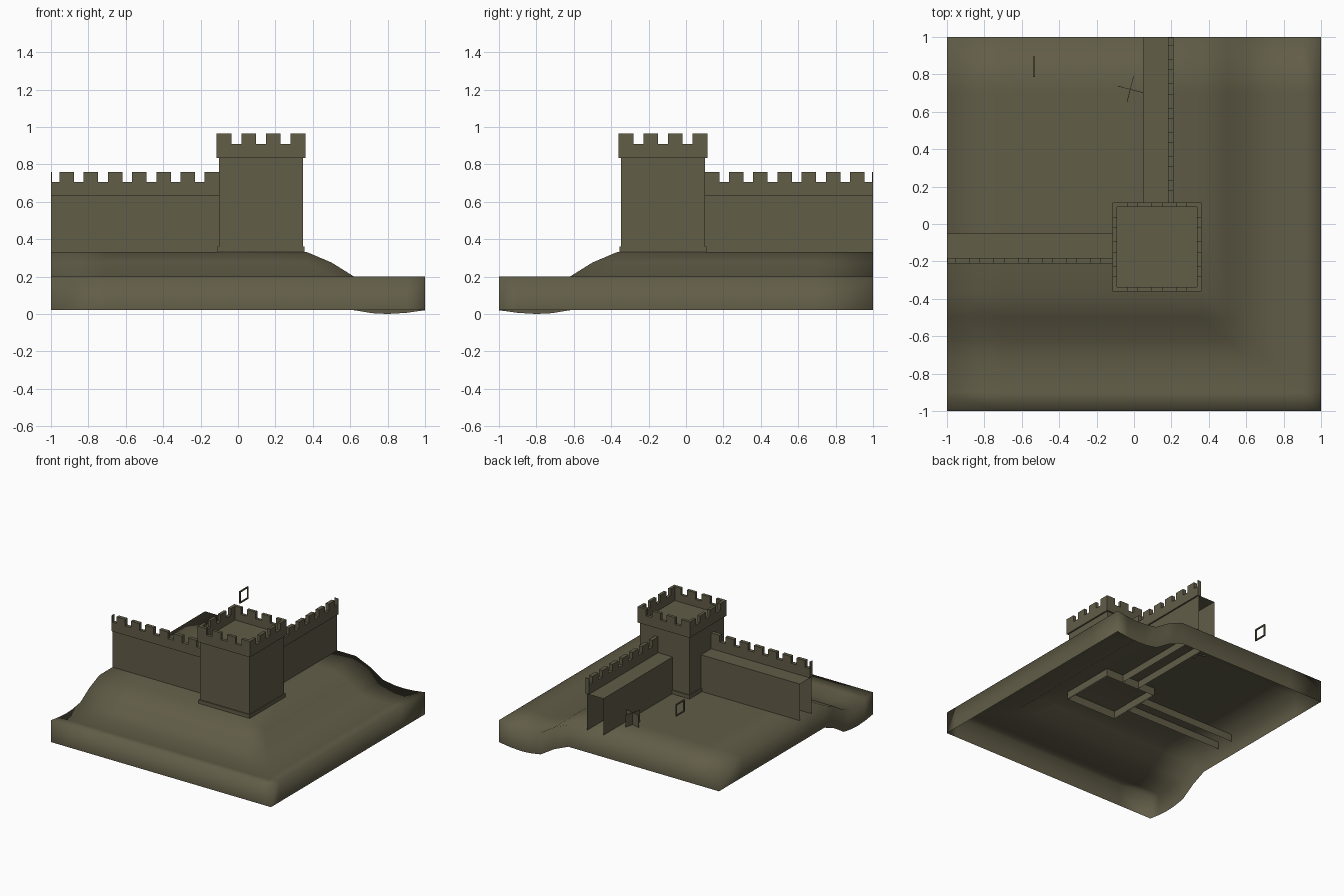
import bpy, bmesh
from mathutils import Matrix, Vector

if "Cube" in bpy.data.objects:
    bpy.data.objects.remove(bpy.data.objects["Cube"])

stone = bpy.data.materials.new("olive_stone")
colour = (0.12, 0.109, 0.064, 1)
stone.use_nodes = True
stone.diffuse_color = colour
stone.node_tree.nodes["Principled BSDF"].inputs["Base Color"].default_value = colour

# Swaps the two wall directions across the diagonal through the tower
DIAGONAL = Matrix(((0, -1, 0, 0), (-1, 0, 0, 0), (0, 0, 1, 0), (0, 0, 0, 1)))


def finish(bm, name, smooth=False):
    mesh = bpy.data.meshes.new(name)
    bm.to_mesh(mesh)
    bm.free()
    mesh.materials.append(stone)
    for poly in mesh.polygons:
        poly.use_smooth = smooth
    obj = bpy.data.objects.new(name, mesh)
    bpy.context.collection.objects.link(obj)
    return obj


def box(bm, low, high, open_sides=()):
    """Add a box from corner to corner, leaving out faces with the given normals."""
    low, high = Vector(low), Vector(high)
    size = high - low
    matrix = Matrix.Translation((low + high) / 2) @ Matrix.Diagonal((*size, 1))
    verts = bmesh.ops.create_cube(bm, size=1, matrix=matrix)["verts"]
    faces = {f for v in verts for f in v.link_faces}
    for f in faces:
        f.normal_update()
    gone = [f for f in faces if any(f.normal.dot(Vector(s)) > 0.9 for s in open_sides)]
    bmesh.ops.delete(bm, geom=gone, context='FACES_ONLY')


def mirror_diagonal(bm):
    bm.transform(DIAGONAL)
    bmesh.ops.reverse_faces(bm, faces=bm.faces[:])


DOWN, LEFT_END, UP = (0, 0, -1), (-1, 0, 0), (0, 0, 1)

# Ground: plateau, slope and ditch, following the distance outside the walls
slope = [(-1, 0.33), (0.37, 0.33), (0.5, 0.275), (0.62, 0.2),
         (0.72, 0.184), (0.8, 0.18), (0.9, 0.186), (1, 0.2)]


def ground_height(x, y):
    u = max(x, -y)
    for (a, za), (b, zb) in zip(slope, slope[1:]):
        if u <= b:
            return za + (zb - za) * (u - a) / (b - a)
    return slope[-1][1]


steps = [-1, -0.7, -0.35, 0] + [u for u, z in slope[1:]]
bm = bmesh.new()
grid = [[bm.verts.new((x, -y, ground_height(x, -y))) for y in steps] for x in steps]
for i in range(len(steps) - 1):
    for j in range(len(steps) - 1):
        a, b, c, d = grid[i][j], grid[i][j + 1], grid[i + 1][j + 1], grid[i + 1][j]
        # Triangles follow the diagonal so the corner mitre stays crisp
        bm.faces.new((a, b, c))
        bm.faces.new((a, c, d))
# Outer skirt, open underneath
rim = [e for e in bm.edges if e.is_boundary]
made = bmesh.ops.extrude_edge_only(bm, edges=rim)["geom"]
for v in made:
    if isinstance(v, bmesh.types.BMVert):
        v.co.z -= 0.18
bmesh.ops.recalc_face_normals(bm, faces=bm.faces[:])
if sum(f.normal.z for f in bm.faces) < 0:
    bmesh.ops.reverse_faces(bm, faces=bm.faces[:])
finish(bm, "ground", smooth=True)

# Two curtain walls, hollow and open at the base and outer end
for name, mirrored in (("front_wall", False), ("side_wall", True)):
    bm = bmesh.new()
    box(bm, (-1, -0.2, 0.27), (-0.1, -0.05, 0.63), (DOWN, LEFT_END))
    if mirrored:
        mirror_diagonal(bm)
    finish(bm, name)

    # Parapet with evenly spaced merlons
    bm = bmesh.new()
    box(bm, (-1, -0.212, 0.63), (-0.1, -0.182, 0.705))
    box(bm, (-1, -0.212, 0.705), (-0.994, -0.182, 0.76), (DOWN,))
    for i in range(7):
        x = -0.955 + 0.1295 * i
        box(bm, (x, -0.212, 0.705), (x + 0.078, -0.182, 0.76), (DOWN,))
    if mirrored:
        mirror_diagonal(bm)
    finish(bm, name + "_parapet")

# Tower body and plinth, open underneath
mid = Vector((0.123, -0.123, 0))


def square(bm, half, z0, z1, open_sides=()):
    box(bm, mid + Vector((-half, -half, z0)), mid + Vector((half, half, z1)), open_sides)


bm = bmesh.new()
square(bm, 0.225, 0.27, 0.85, (DOWN,))
finish(bm, "tower_body")
bm = bmesh.new()
square(bm, 0.233, 0.27, 0.36, (DOWN,))
finish(bm, "tower_plinth")

# Tower crown: four parapet sides, each with four merlons
bm = bmesh.new()
half, thick = 0.237, 0.024
for k in range(4):
    side = bmesh.new()
    box(side, (-half, -half, 0.835), (half, -half + thick, 0.91))
    for i in range(4):
        x = -half + 0.132 * i
        box(side, (x, -half, 0.91), (x + 0.078, -half + thick, 0.965), (DOWN,))
    side.transform(Matrix.Translation(mid) @ Matrix.Rotation(k * 1.570796, 4, 'Z'))
    temp = bpy.data.meshes.new("crown_side")
    side.to_mesh(temp)
    side.free()
    bm.from_mesh(temp)
    bpy.data.meshes.remove(temp)
finish(bm, "tower_crown")

# Crossed upright plates standing in the courtyard
bm = bmesh.new()
for angle in (-0.25, 1.32):
    plate = Matrix.Translation((-0.02, 0.72, 0.375)) @ Matrix.Rotation(angle, 4, 'Z')
    plate = plate @ Matrix.Diagonal((0.14, 0.003, 0.11, 1))
    bmesh.ops.create_cube(bm, size=1, matrix=plate)
finish(bm, "courtyard_cross_plates")

# Small hanging frame above the courtyard
bm = bmesh.new()
bar = 0.01
y0, y1, z0, z1 = 0.785, 0.895, 0.6, 0.7
for ya, yb, za, zb in ((y0, y1, z0, z0 + bar), (y0, y1, z1 - bar, z1),
                       (y0, y0 + bar, z0, z1), (y1 - bar, y1, z0, z1)):
    box(bm, (-0.54, ya, za), (-0.53, yb, zb))
finish(bm, "hanging_frame")
